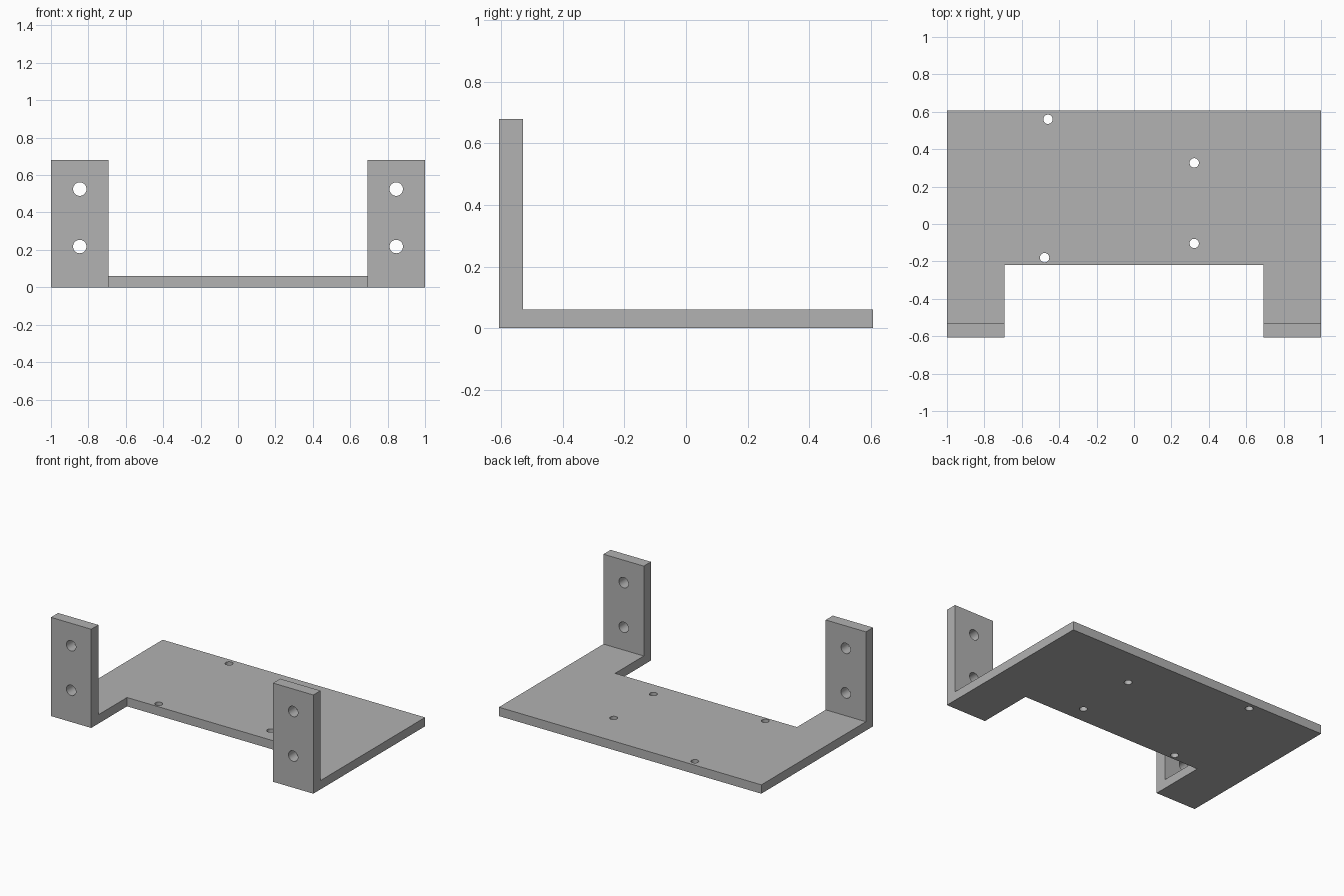
import bpy, bmesh
from math import radians
from mathutils import Matrix, Vector

if "Cube" in bpy.data.objects:
    bpy.data.objects.remove(bpy.data.objects["Cube"], do_unlink=True)

HALF_Y, NOTCH_Y, TAB_Y = 0.608, -0.218, -0.53
TAB_X, PLATE_H, TAB_H = 0.693, 0.061, 0.68

# Single grey finish
grey = bpy.data.materials.new("plain grey")
grey.use_nodes = True
colour = (0.445, 0.445, 0.445, 1)
grey.diffuse_color = colour
grey.node_tree.nodes["Principled BSDF"].inputs["Base Color"].default_value = colour


def add_object(name, bm):
    bmesh.ops.recalc_face_normals(bm, faces=bm.faces[:])
    mesh = bpy.data.meshes.new(name)
    bm.to_mesh(mesh)
    bm.free()
    obj = bpy.data.objects.new(name, mesh)
    bpy.context.collection.objects.link(obj)
    mesh.materials.append(grey)
    return obj


def raise_faces(bm, faces, height):
    new = bmesh.ops.extrude_face_region(bm, geom=faces)["geom"]
    verts = [g for g in new if isinstance(g, bmesh.types.BMVert)]
    bmesh.ops.translate(bm, verts=verts, vec=(0, 0, height))
    return [g for g in new if isinstance(g, bmesh.types.BMFace)]


# Notched base plate, laid out as a grid with the front middle left open
bm = bmesh.new()
xs = [-1, -TAB_X, TAB_X, 1]
ys = [-HALF_Y, TAB_Y, NOTCH_Y, HALF_Y]
for i in range(3):
    for j in range(3):
        if i == 1 and j < 2:
            continue
        corners = [(xs[i], ys[j]), (xs[i + 1], ys[j]),
                   (xs[i + 1], ys[j + 1]), (xs[i], ys[j + 1])]
        bm.faces.new([bm.verts.new((x, y, 0)) for x, y in corners])
bmesh.ops.remove_doubles(bm, verts=bm.verts[:], dist=0.0001)
top = raise_faces(bm, bm.faces[:], PLATE_H)

# Upright mounting tabs grow from the front strips
strips = [f for f in top if f.calc_center_median().y < TAB_Y]
raise_faces(bm, strips, TAB_H - PLATE_H)
bmesh.ops.recalc_face_normals(bm, faces=bm.faces[:])
bmesh.ops.dissolve_limit(bm, angle_limit=radians(1),
                         verts=bm.verts[:], edges=bm.edges[:])
bracket = add_object("mounting_bracket", bm)

# Drill holes through the plate and the tabs
drill = bmesh.new()


def add_drill(centre, radius, turn=0):
    matrix = Matrix.Translation(Vector(centre)) @ Matrix.Rotation(radians(turn), 4, "X")
    bmesh.ops.create_cone(drill, cap_ends=True, segments=32, radius1=radius,
                          radius2=radius, depth=0.2, matrix=matrix)


for x, y in [(-0.46, 0.56), (0.322, 0.327), (0.322, -0.104), (-0.478, -0.18)]:
    add_drill((x, y, PLATE_H / 2), 0.025)
for side in (-1, 1):
    for z in (0.218, 0.525):
        add_drill((side * 0.846, (TAB_Y - HALF_Y) / 2, z), 0.036, 90)
cutter = add_object("hole_cutter", drill)
cutter.hide_render = True

cut = bracket.modifiers.new("holes", "BOOLEAN")
cut.operation = "DIFFERENCE"
cut.solver = "EXACT"
cut.object = cutter
bpy.ops.object.select_all(action="DESELECT")
bracket.select_set(True)
bpy.context.view_layer.objects.active = bracket
bpy.ops.object.modifier_apply(modifier=cut.name)
bpy.data.objects.remove(cutter, do_unlink=True)
bpy.ops.object.shade_smooth_by_angle(angle=radians(30))
